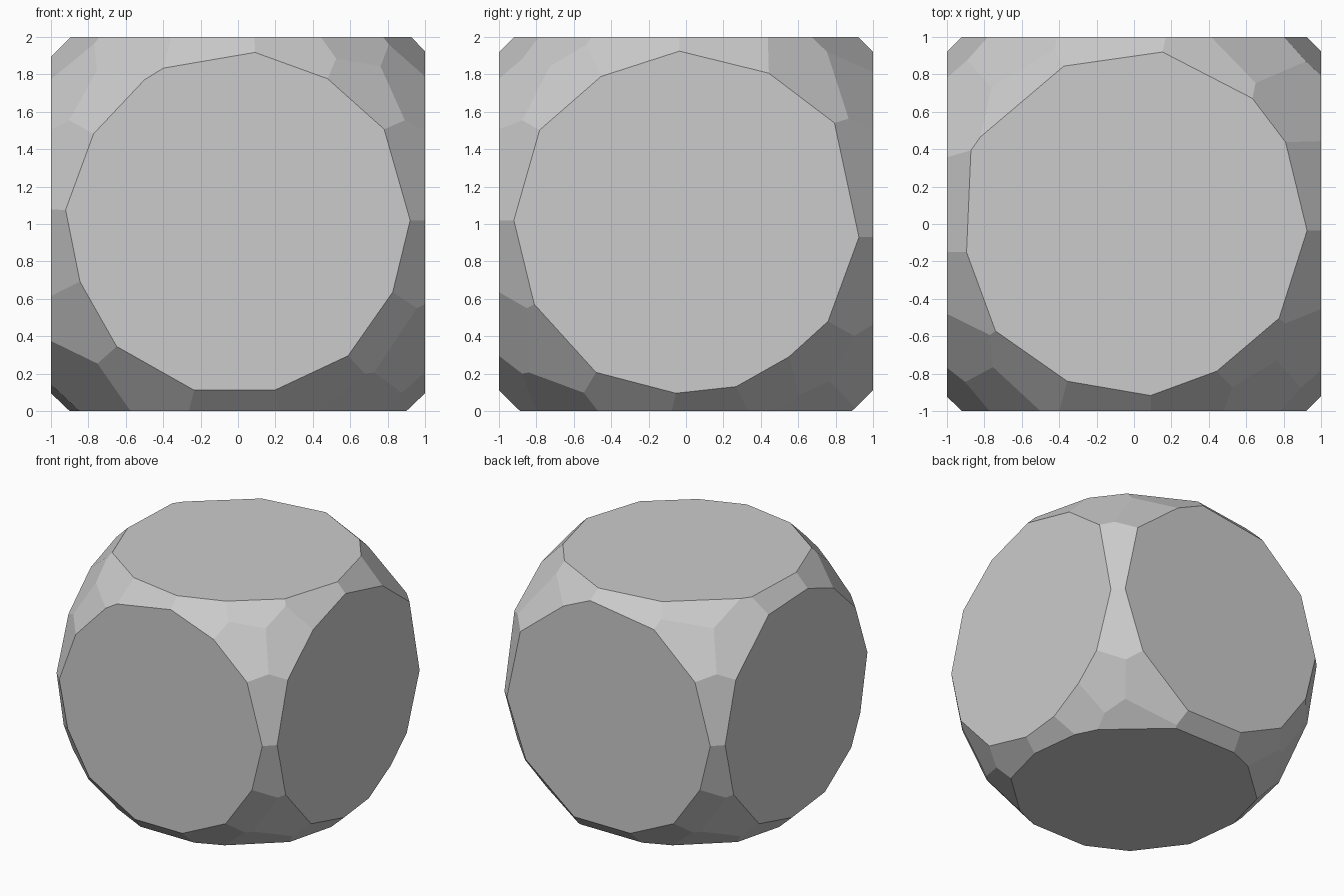
import bpy
import bmesh
from mathutils import Vector

default_cube = bpy.data.objects.get("Cube")
if default_cube:
    bpy.data.objects.remove(default_cube, do_unlink=True)

CUT_DISTANCE = 1.335   # every facet is tangent to a sphere of this radius


def half_turn(normals):
    """Repeat facet directions on the opposite side of the vertical axis."""
    return [(-x, -y, z) for x, y, z in normals]


# Facet directions, in hundredths, grouped by the edge or corner they chamfer
front_top_edge = [(-12, -70, 70), (25, -68, 69)]
front_right_edge = [(70, -70, 20), (70, -70, -17)]
front_left_edge = [(-68, -69, 25), (-70, -70, -14)]
front_bottom_edge = [(0, -70, -71), (30, -71, -64)]
right_top_edge = [(69, -22, 68), (70, 17, 69)]
right_bottom_edge = [(70, -18, -69), (68, 8, -73), (70, 35, -62)]
left_top_edge = [(-70, 3, 70), (-68, -25, 68)]
back_top_edge = [(-10, 70, 70), (32, 62, 71)]
back_right_edge = [(70, 70, 15), (68, 68, -25)]

front_right_top_corner = [(50, -66, 56), (45, -53, 72), (68, -48, 55)]
front_left_top_corner = [(-53, -68, 50), (-42, -60, 68), (-68, -50, 53)]
back_right_top_corner = [(62, 47, 62), (45, 68, 56)]
front_left_bottom_corner = [(-60, -70, -34), (-35, -70, -62), (-60, -45, -66)]
front_right_bottom_corner = [(57, -72, -40), (70, -53, -48), (45, -50, -74)]
back_right_bottom_corner = [(67, 50, -55), (45, 69, -56), (45, 50, -74)]

facet_groups = [
    front_top_edge, front_right_edge, front_left_edge, front_bottom_edge,
    right_top_edge, right_bottom_edge, left_top_edge,
    back_top_edge, back_right_edge,
    front_right_top_corner, front_left_top_corner, back_right_top_corner,
    front_left_bottom_corner, front_right_bottom_corner,
    back_right_bottom_corner,
    # The back left side echoes the front right side
    half_turn(front_right_edge), half_turn(front_bottom_edge),
    half_turn(right_bottom_edge[:2]),
    half_turn(front_right_top_corner), half_turn(front_right_bottom_corner),
]


def slice_facet(bm, direction):
    """Cut away everything beyond one tangent plane and cap the opening."""
    normal = Vector(direction).normalized()
    cut = bmesh.ops.bisect_plane(
        bm,
        geom=bm.verts[:] + bm.edges[:] + bm.faces[:],
        dist=1e-5,
        plane_co=normal * CUT_DISTANCE,
        plane_no=normal,
        clear_outer=True,
    )
    rim = [item for item in cut["geom_cut"]
           if isinstance(item, bmesh.types.BMEdge) and item.is_boundary]
    if len(rim) > 2:
        bmesh.ops.edgeloop_fill(bm, edges=rim)


# Faceted block: a cube with its edges and corners sliced to a rounded form
bm = bmesh.new()
bmesh.ops.create_cube(bm, size=2)
for group in facet_groups:
    for direction in group:
        slice_facet(bm, direction)
bmesh.ops.recalc_face_normals(bm, faces=bm.faces[:])
bmesh.ops.translate(bm, verts=bm.verts[:], vec=(0, 0, 1))
for face in bm.faces:
    face.smooth = False

mesh = bpy.data.meshes.new("faceted_block")
bm.to_mesh(mesh)
bm.free()
block = bpy.data.objects.new("faceted_block", mesh)
bpy.context.scene.collection.objects.link(block)

# Plain grey stone
stone = bpy.data.materials.new("light_grey_stone")
stone.use_nodes = True
grey = (0.6, 0.6, 0.6, 1)
stone.diffuse_color = grey
shader = next(n for n in stone.node_tree.nodes if n.type == "BSDF_PRINCIPLED")
shader.inputs["Base Color"].default_value = grey
mesh.materials.append(stone)
